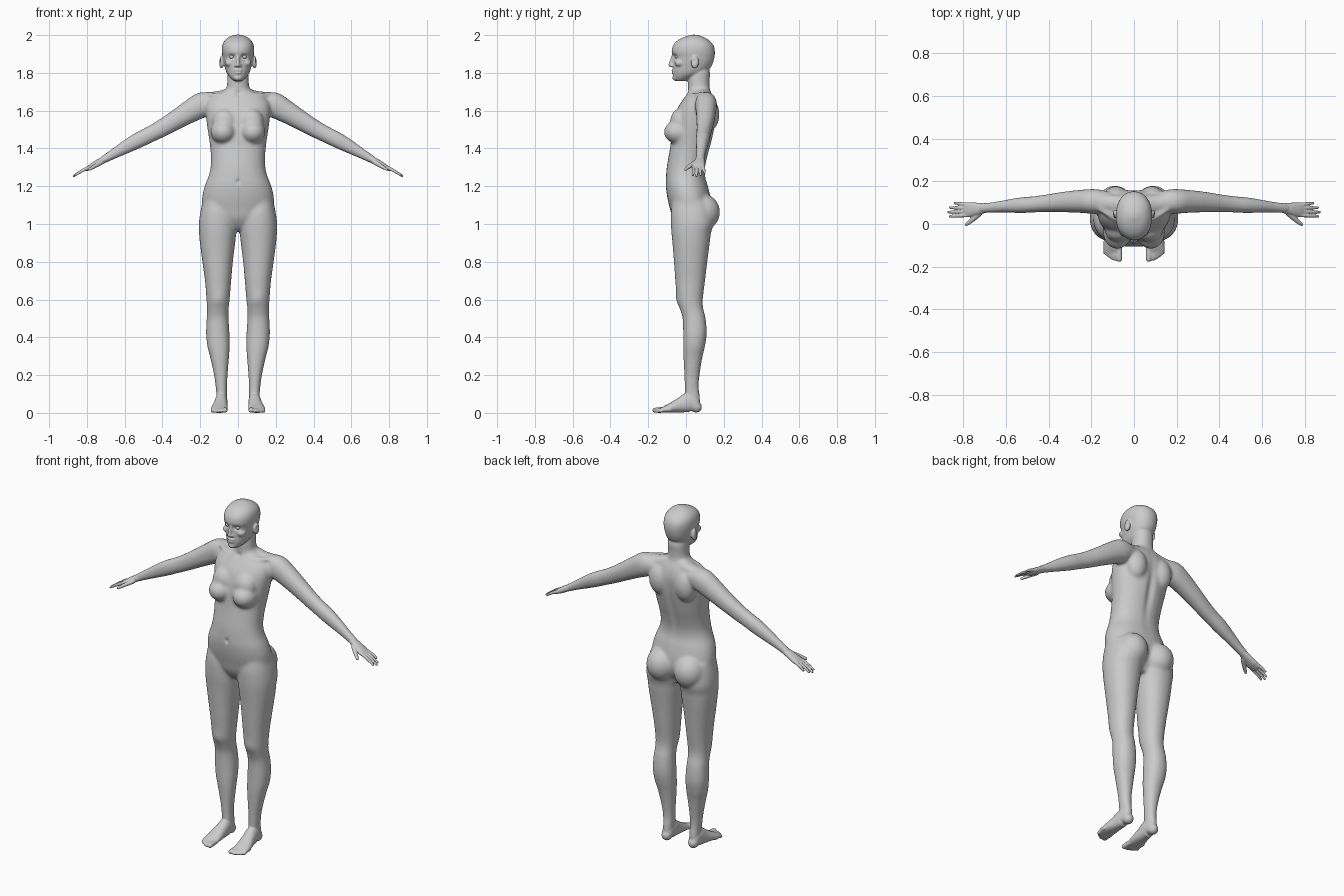
import bpy, bmesh
from math import sin, cos, pi, exp, copysign
from mathutils import Vector, Matrix

N = 32


def unit_oval(power=0.92):
    f = lambda v: copysign(abs(v) ** power, v)
    return [(f(cos(2 * pi * i / N)), f(sin(2 * pi * i / N))) for i in range(N)]


OVAL = unit_oval()


def spline(rows, n=4):
    """Catmull-Rom through rows of any length."""
    out = []
    for i in range(len(rows) - 1):
        a, b, c, d = (rows[max(0, min(len(rows) - 1, i + k))] for k in (-1, 0, 1, 2))
        for j in range(n):
            t = j / n
            out.append([0.5 * (2 * q + (r - p) * t + (2 * p - 5 * q + 4 * r - s) * t * t
                               + (3 * q - p - 3 * r + s) * t ** 3)
                        for p, q, r, s in zip(a, b, c, d)])
    return out + [list(rows[-1])]


def finish(bm, name):
    bmesh.ops.recalc_face_normals(bm, faces=bm.faces)
    me = bpy.data.meshes.new(name)
    bm.to_mesh(me)
    bm.free()
    ob = bpy.data.objects.new(name, me)
    bpy.context.collection.objects.link(ob)
    return ob


def skin(name, rings):
    bm = bmesh.new()
    loops = [[bm.verts.new(p) for p in r] for r in rings]
    for a, b in zip(loops, loops[1:]):
        for i in range(N):
            j = (i + 1) % N
            bm.faces.new((a[i], a[j], b[j], b[i]))
    bm.faces.new(loops[0])
    bm.faces.new(loops[-1][::-1])
    return finish(bm, name)


def stack(name, rows, s=1):
    """Level ovals: z, x0, x1, front y, back y."""
    return skin(name, [[(s * ((x0 + x1) / 2 + (x1 - x0) / 2 * u), (y0 + y1) / 2 + (y1 - y0) / 2 * v, z)
                        for u, v in OVAL] for z, x0, x1, y0, y1 in spline(rows)])


def tube(name, rows, s=1, ref=(0, 1, 0)):
    """Round-ended tube: x, y, z, radius along ref, radius across."""
    rows = spline(rows)
    pts = [Vector(r[:3]) for r in rows]
    rad = [r[3:] for r in rows]
    tan = [(pts[min(i + 1, len(pts) - 1)] - pts[max(i - 1, 0)]).normalized() for i in range(len(pts))]
    frames = list(zip(pts, tan, rad))
    for end, sign in ((0, -1), (-1, 1)):
        p, t, (a, b) = frames[end]
        m = (a + b) / 2
        caps = [(p + t * sign * m * d, t, (a * k, b * k)) for d, k in ((0.5, 0.86), (0.85, 0.52), (0.98, 0.2))]
        frames = caps[::-1] + frames if sign < 0 else frames + caps
    rings = []
    for p, t, (a, b) in frames:
        r = Vector(ref)
        u = (r - t * r.dot(t)).normalized()
        v = t.cross(u)
        ring = [p + u * a * c + v * b * d for c, d in OVAL]
        rings.append([(s * q.x, q.y, q.z) for q in ring])
    return skin(name, rings)


def ball(name, c, r, s=1):
    bm = bmesh.new()
    m = Matrix.Translation((s * c[0], c[1], c[2])) @ Matrix.Diagonal((*r, 1))
    bmesh.ops.create_uvsphere(bm, u_segments=28, v_segments=18, radius=1, matrix=m)
    return finish(bm, name)


def fuse(name, parts, voxel, rounds):
    """Join parts, weld them into one skin and relax it."""
    bpy.ops.object.select_all(action='DESELECT')
    for p in parts:
        p.select_set(True)
    ob = parts[0]
    bpy.context.view_layer.objects.active = ob
    bpy.ops.object.join()
    ob.name = name
    weld = ob.modifiers.new("weld", 'REMESH')
    weld.mode = 'VOXEL'
    weld.voxel_size = voxel
    relax = ob.modifiers.new("relax", 'SMOOTH')
    relax.factor = 0.5
    relax.iterations = rounds
    for m in ("weld", "relax"):
        bpy.ops.object.modifier_apply(modifier=m)
    bpy.ops.object.shade_smooth()
    return ob


def push(ob, c, r, vec):
    """Soft sculpt stroke, mirrored when off centre."""
    for s in ((1, -1) if c[0] else (1,)):
        for v in ob.data.vertices:
            if abs(v.co.z - c[2]) < 2.5 * r[2]:
                d = ((v.co.x - s * c[0]) / r[0]) ** 2 + ((v.co.y - c[1]) / r[1]) ** 2 + ((v.co.z - c[2]) / r[2]) ** 2
                if d < 6:
                    v.co += Vector((s * vec[0], vec[1], vec[2])) * exp(-d)


def centred(rows):
    return [(z, -w, w, y0, y1) for z, w, y0, y1 in rows]


# torso and neck
parts = [stack("torso", centred([
    (.965, .04, -.02, .09), (.985, .06, -.045, .095), (1.03, .15, -.072, .12), (1.08, .187, -.085, .135),
    (1.14, .19, -.099, .13), (1.2, .177, -.107, .117), (1.25, .157, -.106, .103), (1.3, .145, -.102, .103),
    (1.36, .144, -.092, .116), (1.42, .149, -.082, .133), (1.5, .161, -.074, .151), (1.56, .169, -.064, .158),
    (1.61, .172, -.047, .16), (1.65, .163, -.022, .153), (1.68, .13, -.002, .142), (1.70, .088, .01, .132),
    (1.72, .062, .011, .126), (1.76, .057, .01, .125), (1.80, .056, .018, .128), (1.83, .05, .03, .12)]))]

for s in (1, -1):
    # breasts, buttocks, shoulder blades
    parts += [ball("breast", (.078, -.04, 1.487), (.067, .077, .063), s),
              ball("upper_breast", (.07, -.03, 1.54), (.066, .054, .072), s),
              ball("buttock", (.09, .086, 1.063), (.088, .094, .097), s),
              ball("shoulder_blade", (.085, .12, 1.58), (.062, .057, .09), s)]
    # trapezius and collarbone
    parts += [tube("trapezius", [(.03, .09, 1.69, .04, .035), (.10, .095, 1.668, .042, .036), (.16, .1, 1.66, .042, .04)], s),
              tube("collarbone", [(.025, .01, 1.672, .011, .011), (.09, .025, 1.682, .01, .01), (.16, .07, 1.685, .012, .012)], s)]
    # legs
    parts.append(stack("leg", [
        (1.12, .03, .187, -.07, .12), (1.06, .01, .2, -.08, .14), (1.0, .005, .208, -.08, .145),
        (.95, .009, .206, -.077, .132), (.9, .015, .202, -.072, .126), (.8, .027, .189, -.064, .113),
        (.7, .036, .175, -.057, .101), (.6, .044, .167, -.047, .089), (.55, .05, .164, -.032, .092),
        (.5, .05, .166, -.018, .104), (.42, .045, .169, -.015, .11), (.35, .044, .162, -.015, .1),
        (.3, .047, .149, -.014, .088), (.2, .055, .127, -.009, .072), (.14, .058, .119, -.007, .068),
        (.1, .058, .115, -.007, .072), (.05, .059, .115, -.005, .078)], s))
    # arms
    parts.append(tube("arm", [
        (.13, .105, 1.64, .05, .05), (.185, .106, 1.632, .058, .067), (.25, .106, 1.598, .054, .061),
        (.33, .103, 1.55, .048, .052), (.41, .097, 1.503, .041, .046), (.47, .092, 1.472, .038, .043),
        (.53, .088, 1.442, .037, .042), (.6, .083, 1.404, .03, .035), (.66, .078, 1.37, .025, .027),
        (.715, .074, 1.339, .024, .021)], s))
body = fuse("trunk", parts, .007, 12)

# head
detail = [body, stack("head", centred([
    (1.756, .022, -.055, .01), (1.775, .042, -.066, .04), (1.80, .06, -.069, .1), (1.83, .07, -.068, .131),
    (1.86, .077, -.068, .145), (1.885, .081, -.069, .151), (1.91, .085, -.076, .153), (1.94, .084, -.071, .148),
    (1.965, .075, -.053, .131), (1.985, .056, -.022, .103), (1.997, .032, .012, .073), (2.002, .012, .03, .055)])),
    ball("chin", (0, -.057, 1.774), (.023, .015, .016)),
    tube("nose", [(0, -.068, 1.893, .008, .008), (0, -.077, 1.865, .008, .009), (0, -.083, 1.842, .011, .011)], ref=(1, 0, 0)),
    ball("upper_lip", (0, -.068, 1.813), (.022, .01, .007)),
    ball("lower_lip", (0, -.067, 1.801), (.019, .01, .008))]
for s in (1, -1):
    detail += [ball("ear", (.088, .047, 1.856), (.013, .021, .033), s),
               ball("cheekbone", (.045, -.032, 1.852), (.025, .028, .02), s),
               ball("nostril", (.011, -.074, 1.838), (.009, .01, .008), s)]
    # feet and toes
    detail.append(tube("foot", [
        (.087, .055, .031, .029, .03), (.088, .02, .054, .033, .053), (.092, -.03, .041, .037, .04),
        (.097, -.075, .028, .043, .027), (.1, -.115, .018, .045, .017), (.101, -.13, .014, .043, .013)], s, (1, 0, 0)))
    for x, y, r in ((.069, -.165, .014), (.091, -.165, .0095), (.107, -.157, .009), (.122, -.147, .009), (.136, -.134, .009)):
        detail.append(tube("toe", [(x, y + .05, .017, r, r), (x, y + .02, .016, r * .95, r), (x, y, r, r, r * .95)], s, (1, 0, 0)))
body = fuse("body", detail, .005, 4)

# eye sockets, mouth line, ear hollows
push(body, (.033, -.064, 1.886), (.017, .02, .012), (0, .013, 0))
push(body, (0, -.078, 1.807), (.02, .02, .004), (0, .004, 0))
push(body, (.1, .042, 1.862), (.01, .01, .016), (-.007, 0, 0))
# throat hollow, navel, spine groove, kneecaps
push(body, (0, 0, 1.69), (.016, .03, .014), (0, .008, 0))
push(body, (0, -.106, 1.225), (.01, .03, .013), (0, .008, 0))
push(body, (0, .15, 1.43), (.022, .06, .16), (0, -.012, 0))
push(body, (.103, -.045, .6), (.03, .03, .035), (0, -.005, 0))

for s, side in ((1, "left"), (-1, "right")):
    # eyes
    eye = ball("eye_" + side, (.033, -.047, 1.885), (.013, .012, .011), s)
    eye.data.shade_smooth()
    # hands: palm, thumb, fingers
    hand = [tube("palm", [(.69, .075, 1.351, .021, .018), (.735, .071, 1.327, .029, .018),
                          (.77, .067, 1.307, .035, .016), (.79, .066, 1.296, .034, .012)], s),
            tube("thumb", [(.725, .05, 1.325, .014, .013), (.76, .018, 1.305, .011, .01), (.786, -.002, 1.289, .008, .007)], s)]
    for y0, x1, y1 in ((.041, .862, .036), (.058, .870, .056), (.075, .862, .077), (.091, .84, .098)):
        xm, z = (.785 + x1) / 2, lambda x: 1.298 - .55 * (x - .79)
        hand.append(tube("finger", [(.78, y0, z(.78), .009, .009), (xm, (y0 + y1) / 2, z(xm) + .003, .008, .0085),
                                    (x1, y1, z(x1), .006, .006)], s))
    fuse("hand_" + side, hand, .003, 3)
